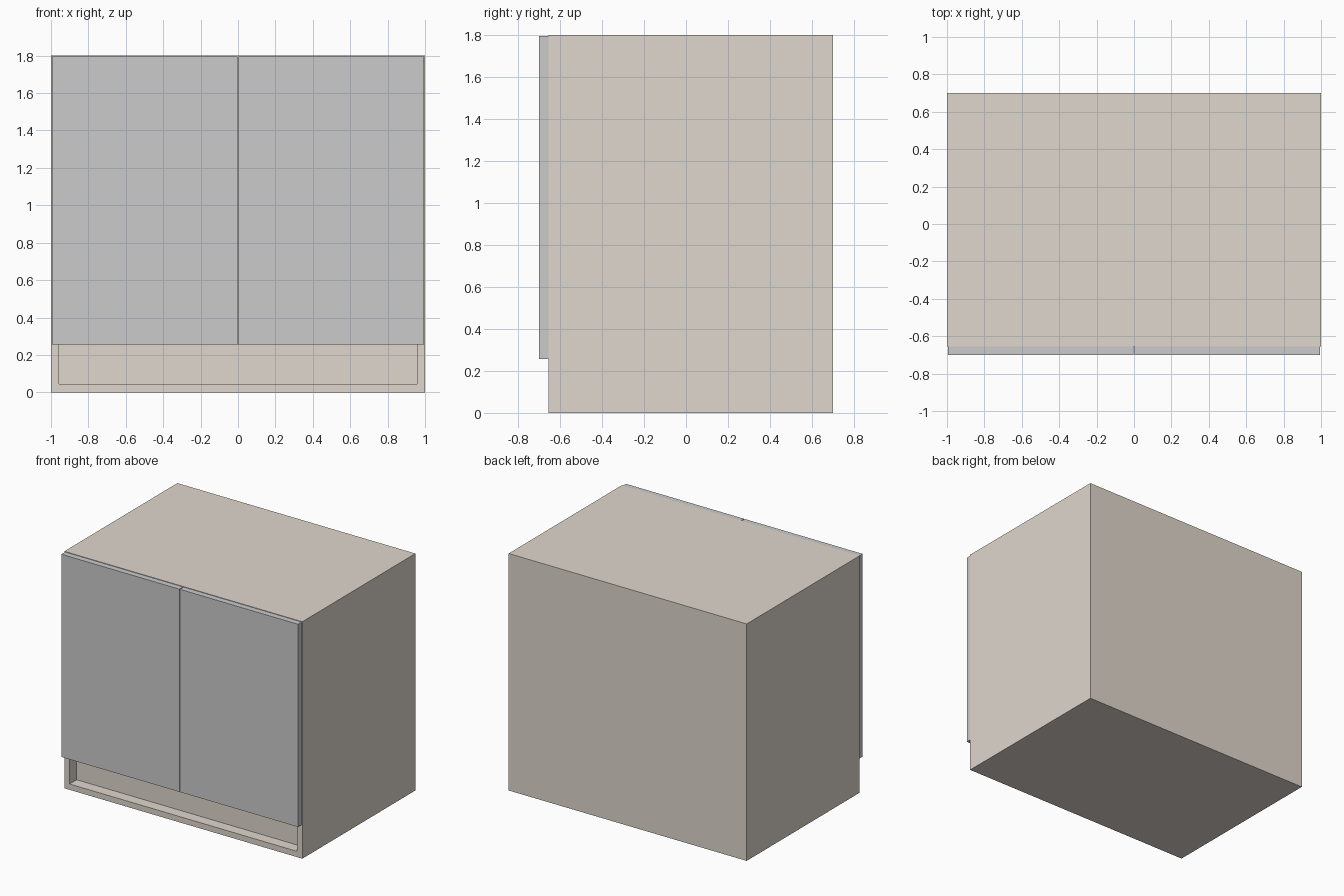
import bpy

if "Cube" in bpy.data.objects:
    bpy.data.objects.remove(bpy.data.objects["Cube"])

FRONT, DOOR_FRONT, BACK, TOP = -0.656, -0.7, 0.7, 1.8
KICK_TOP = 0.256


def box(name, x, y, z):
    """Box from (min, max) ranges, with the scale baked into the mesh."""
    bpy.ops.mesh.primitive_cube_add(size=1)
    ob = bpy.context.object
    ob.name = name
    dims = [b - a for a, b in (x, y, z)]
    mids = [(a + b) / 2 for a, b in (x, y, z)]
    for v in ob.data.vertices:
        v.co = [c * d + m for c, d, m in zip(v.co, dims, mids)]
    return ob


# Cabinet body
wood = bpy.data.materials.new("warm_grey")
wood.diffuse_color = (0.74, 0.68, 0.61, 1)
wood.use_nodes = True
wood.node_tree.nodes["Principled BSDF"].inputs["Base Color"].default_value = wood.diffuse_color
body = box("cabinet_body", (-1, 1), (FRONT, BACK), (0, TOP))
body.data.materials.append(wood)

# Shallow recess under the doors
cutter = box("recess_cutter", (-0.956, 0.956), (FRONT - 0.1, FRONT + 0.085), (0.044, KICK_TOP))
cutter.hide_render = True
cutter.hide_viewport = True
cut = body.modifiers.new("recess", 'BOOLEAN')
cut.operation = 'DIFFERENCE'
cut.solver = 'EXACT'
cut.object = cutter

# Pair of doors with a narrow gap
for side, name in ((-1, "left_door"), (1, "right_door")):
    x = sorted((side * 0.003, side * 0.994))
    box(name, x, (DOOR_FRONT, FRONT), (KICK_TOP, TOP - 0.004))
